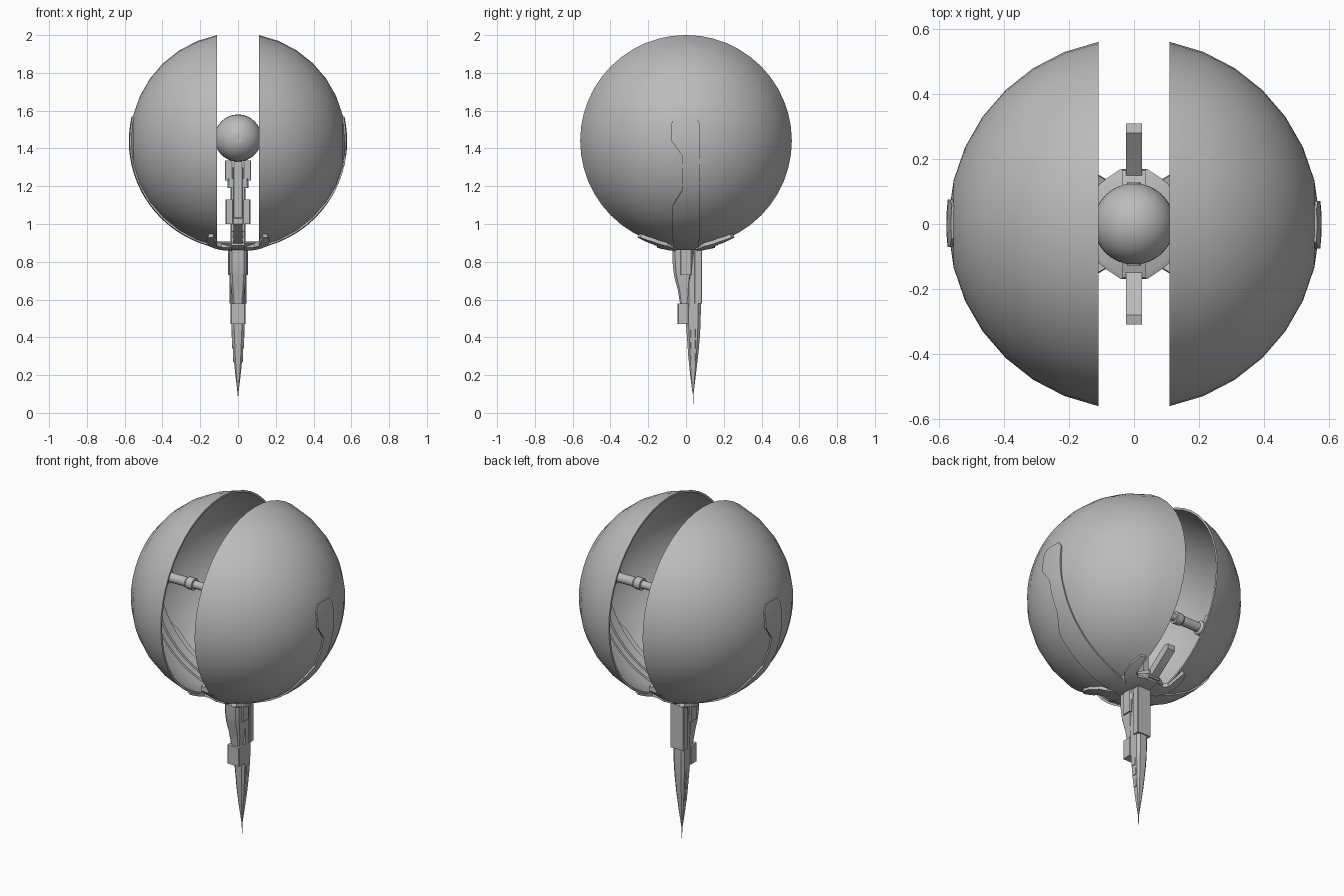
import bpy, bmesh, math
from mathutils import Vector, Matrix

if "Cube" in bpy.data.objects:
    bpy.data.objects.remove(bpy.data.objects["Cube"], do_unlink=True)

GREY = (0.5, 0.5, 0.5, 1)
mat = bpy.data.materials.new("plain_grey")
mat.use_nodes = True
mat.diffuse_color = GREY
mat.node_tree.nodes["Principled BSDF"].inputs["Base Color"].default_value = GREY

R = 0.571
CENTRE = Vector((0, 0, 1.44))
HALF_GAP = 0.11
TURN = Matrix.Rotation(math.pi, 4, "Z")


def finish(name, bm, angle=30):
    bmesh.ops.recalc_face_normals(bm, faces=bm.faces)
    me = bpy.data.meshes.new(name)
    bm.to_mesh(me)
    bm.free()
    me.materials.append(mat)
    ob = bpy.data.objects.new(name, me)
    bpy.context.collection.objects.link(ob)
    bpy.ops.object.select_all(action="DESELECT")
    ob.select_set(True)
    bpy.context.view_layer.objects.active = ob
    bpy.ops.object.shade_smooth_by_angle(angle=math.radians(angle))
    return ob


def bridge(bm, rings, capped=True):
    """Skin a list of equal point rings."""
    vs = [[bm.verts.new(p) for p in ring] for ring in rings]
    n = len(vs[0])
    for a, b in zip(vs, vs[1:]):
        for i in range(n):
            j = (i + 1) % n
            bm.faces.new((a[i], a[j], b[j], b[i]))
    if capped:
        bm.faces.new(vs[0])
        bm.faces.new(vs[-1])
    return vs


def loft(name, sections, chamfer=0.3):
    """Vertical body from (z, half width, y front, y back) with cut corners."""
    rings = []
    for z, w, y0, y1 in sections:
        c = chamfer * min(w, (y1 - y0) / 2)
        half = [(w, y0 + c), (w, y1 - c), (w - c, y1)]
        rings.append([(w - c, y0, z)] + [(x, y, z) for x, y in half]
                     + [(-x, y, z) for x, y in reversed(half)] + [(c - w, y0, z)])
    bm = bmesh.new()
    bridge(bm, rings)
    return finish(name, bm)


def box(name, x, y, z):
    return loft(name, [(z[0], x, *y), (z[1], x, *y)], 0.15)


def strip(name, rows, low, high, matrix, steps=4):
    """Raised band that follows the globe; rows are pairs of directions."""
    fine = []
    for (a, b), (c, d) in zip(rows, rows[1:]):
        fine += [(a.lerp(c, t / steps), b.lerp(d, t / steps)) for t in range(steps)]
    fine.append(rows[-1])
    rings = []
    for a, b in fine:
        line = [a.lerp(b, t / 3).normalized() for t in range(4)]
        rings.append([CENTRE + p * (R + high) for p in line]
                     + [CENTRE + p * (R + low) for p in reversed(line)])
    bm = bmesh.new()
    bridge(bm, rings)
    bm.transform(matrix)
    return finish(name, bm, 25)


def extrude(name, outline, half, matrix=Matrix()):
    """Side profile in y and z, widened along x."""
    bm = bmesh.new()
    bridge(bm, [[(s * half, y, z) for y, z in outline] for s in (-1, 1)])
    bm.transform(matrix)
    return finish(name, bm)


def turned(name, profile, sides, side):
    """Body turned about the x axis from (x, radius)."""
    bm = bmesh.new()
    bridge(bm, [[CENTRE + Vector((side * x, r * math.cos(k * math.tau / sides),
                                  r * math.sin(k * math.tau / sides)))
                 for k in range(sides)] for x, r in profile])
    return finish(name, bm)


# hollow half globes
start = math.asin(HALF_GAP / R)
for side, label in ((1, "left"), (-1, "right")):
    bm = bmesh.new()
    rings = []
    for thick, order in ((0, range(7, -1, -1)), (0.012, range(8))):
        for i in order:
            a = start + (math.pi / 2 - start) * i / 7.25
            x = side * max(HALF_GAP, (R - thick) * math.sin(a))
            r = (R - thick) * math.cos(a)
            rings.append([CENTRE + Vector((x, r * math.cos(k * math.tau / 48),
                                           r * math.sin(k * math.tau / 48)))
                          for k in range(48)])
    vs = bridge(bm, rings, False)
    for ring, thick in ((vs[0], 0), (vs[-1], 0.012)):
        pole = bm.verts.new(CENTRE + Vector((side * (R - thick), 0, 0)))
        for i in range(48):
            bm.faces.new((ring[i], ring[(i + 1) % 48], pole))
    finish(label + "_half_globe", bm)

    # stepped axle between core and shell
    turned(label + "_axle", [(0.1, 0.022), (0.28, 0.022), (0.28, 0.034), (0.32, 0.034),
                             (0.33, 0.027), (0.44, 0.027), (0.45, 0.04), (0.56, 0.04)], 16, side)

# core ball with small end studs
bm = bmesh.new()
bmesh.ops.create_uvsphere(bm, u_segments=32, v_segments=16, radius=0.125,
                          matrix=Matrix.Translation((0, 0, 1.455)) @ Matrix.Rotation(math.pi / 2, 4, "X"))
finish("core_ball", bm)
bm = bmesh.new()
bmesh.ops.create_cone(bm, cap_ends=True, segments=16, radius1=0.022, radius2=0.022, depth=0.256,
                      matrix=Matrix.Translation((0, 0, 1.45)) @ Matrix.Rotation(math.pi / 2, 4, "X"))
finish("core_studs", bm)


# side bands with a notch, hugging the globe
def on_side(lat, y):
    rho = math.sqrt(R * R - y * y)
    lat = math.radians(lat)
    return Vector((rho * math.cos(lat), y, rho * math.sin(lat)))


band = [(13, -.055, .045), (9.5, -.075, .07), (0, -.075, .07), (-8, -.02, .07),
        (-27, -.02, .07), (-37, -.07, .07), (-50, -.07, .07), (-64, -.07, .07), (-82, -.06, .06)]
rows = [(on_side(a, y0), on_side(a, y1)) for a, y0, y1 in band]
for label, m in (("left", Matrix()), ("right", TURN)):
    strip(label + "_band", rows, -0.024, 0.007, m)
    strip(label + "_band_rail", [(on_side(a, -.03), on_side(a, .03)) for a in (-12, -30, -50, -70)],
          -0.036, -0.02, m)


# claws that grip the underside
def under(x, y):
    return Vector((x, y, -math.sqrt(R * R - x * x - y * y)))


claw = [((.03, .15), (.03, .06)), ((.085, .135), (.1, .05)), ((.11, .15), (.15, .10)),
        ((.115, .19), (.165, .17)), ((.13, .25), (.155, .235))]
for i, (sx, sy) in enumerate(((1, 1), (1, -1), (-1, 1), (-1, -1))):
    rows = [(under(sx * a, sy * b), under(sx * c, sy * d)) for (a, b), (c, d) in claw]
    strip("claw_%d" % (i + 1), rows, -0.008, 0.016, Matrix(), 3)

# cradle hub below the globe
bm = bmesh.new()
corners = [(.04, .17), (.10, .13), (.145, .07)]
quarter = corners + [(x, -y) for x, y in reversed(corners)]
ring = quarter + [(-x, -y) for x, y in quarter]
bridge(bm, [[(x * s, y * s, z) for x, y in ring] for z, s in ((.862, .55), (.88, .9), (.9, 1), (.908, .9))])
finish("cradle_hub", bm)

# fins that rise from the hub into the gap
fin = [(.1, .9), (.13, .885), (.18, .9), (.31, 1.0), (.31, 1.03), (.28, 1.035), (.17, .95)]
for label, m in (("back", Matrix()), ("front", TURN)):
    extrude(label + "_fin", fin, 0.024, m)
    extrude(label + "_fin_root", [(.05, .89), (.17, .885), (.165, .93), (.06, .96)], 0.035, m)

# post that holds the core
box("post", 0.04, (-.04, .04), (.88, 1.30))
box("post_spine", 0.024, (-.055, .055), (.9, 1.33))
box("post_cuff", 0.055, (-.05, .05), (1.19, 1.24))
for s, label in ((1, "left"), (-1, "right")):
    for part, z, x in (("clamp", (1.23, 1.335), .05), ("tab", (1.0, 1.13), .045)):
        ob = box(label + "_" + part, 0.02, (-.045, .045), z)
        ob.location.x = s * x

# tapering blade and its needle
loft("blade", [(.1, .002, .035, .04), (.2, .014, .022, .052), (.3, .024, .012, .064),
               (.4, .031, .005, .073), (.47, .035, .0, .077), (.6, .037, .0, .08), (.88, .04, .0, .082)], 0.4)
loft("needle", [(0, .0008, .0365, .038), (.12, .0015, .036, .039)])

# housing in front of the blade
loft("housing", [(.47, .028, -.03, .02), (.58, .028, -.032, .02), (.65, .035, -.043, .02),
                 (.72, .043, -.062, .03), (.78, .045, -.07, .04), (.875, .047, -.072, .05)])
box("nozzle", 0.039, (-.045, .015), (.47, .58))
box("cheek_plates", 0.052, (-.03, .03), (.73, .865))
box("rear_plates", 0.044, (.045, .086), (.58, .87))
for i, (z, w) in enumerate(((.42, .035), (.36, .031), (.29, .026))):
    box("blade_ridge_%d" % (i + 1), w, (.025, .05), (z - .02, z + .025))
